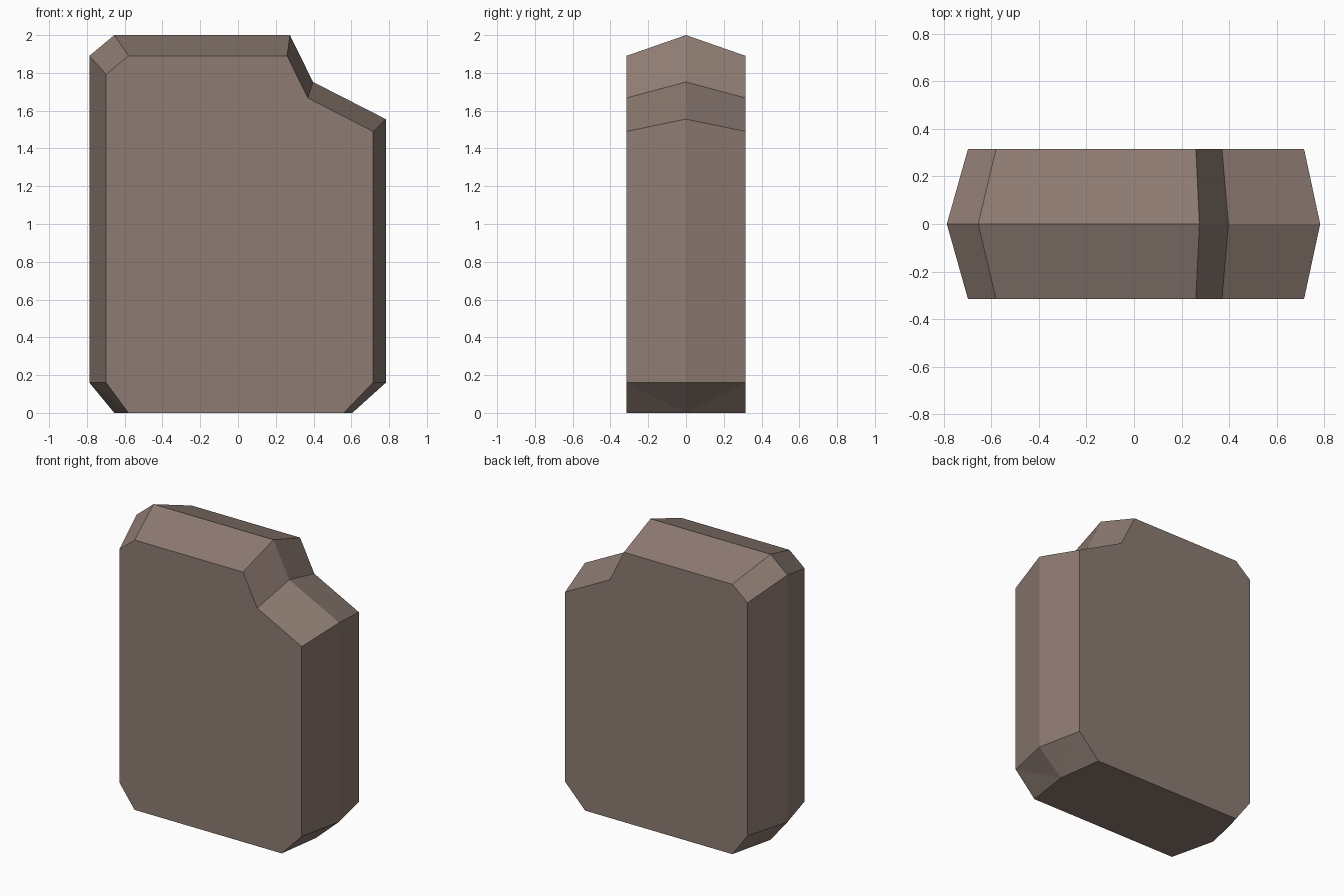
import bpy, bmesh

if "Cube" in bpy.data.objects:
    bpy.data.objects.remove(bpy.data.objects["Cube"])

# Outlines in (x, z): the ridge around the middle and the flat front/back rim
RIDGE = [(-0.655, 0), (-0.787, 0.16), (-0.787, 1.89), (-0.655, 2.0), (0.275, 2.0),
         (0.397, 1.752), (0.783, 1.555), (0.783, 0.16), (0.605, 0)]
RIM = [(-0.58, 0), (-0.698, 0.16), (-0.698, 1.792), (-0.58, 1.89), (0.26, 1.89),
       (0.37, 1.667), (0.715, 1.49), (0.715, 0.16), (0.56, 0)]
HALF_DEPTH = 0.316

stone = bpy.data.materials.new("brown_grey_stone")
stone.diffuse_color = (0.27, 0.20, 0.17, 1)
stone.use_nodes = True
stone.node_tree.nodes["Principled BSDF"].inputs["Base Color"].default_value = stone.diffuse_color

bm = bmesh.new()
ridge = [bm.verts.new((x, 0, z)) for x, z in RIDGE]
n = len(ridge)

# Each half: flat face plus sloped bevel band up to the shared ridge
for side in (-1, 1):
    rim = [bm.verts.new((x, side * HALF_DEPTH, z)) for x, z in RIM]
    bm.faces.new(rim)
    for i in range(n):
        j = (i + 1) % n
        bm.faces.new((rim[i], ridge[i], ridge[j]))
        bm.faces.new((rim[i], ridge[j], rim[j]))

bmesh.ops.recalc_face_normals(bm, faces=bm.faces)
# Merge the triangles that lie flat together
bmesh.ops.dissolve_limit(bm, angle_limit=0.005, verts=bm.verts, edges=bm.edges)

mesh = bpy.data.meshes.new("stone_slab")
bm.to_mesh(mesh)
bm.free()
mesh.materials.append(stone)
slab = bpy.data.objects.new("stone_slab", mesh)
bpy.context.collection.objects.link(slab)
